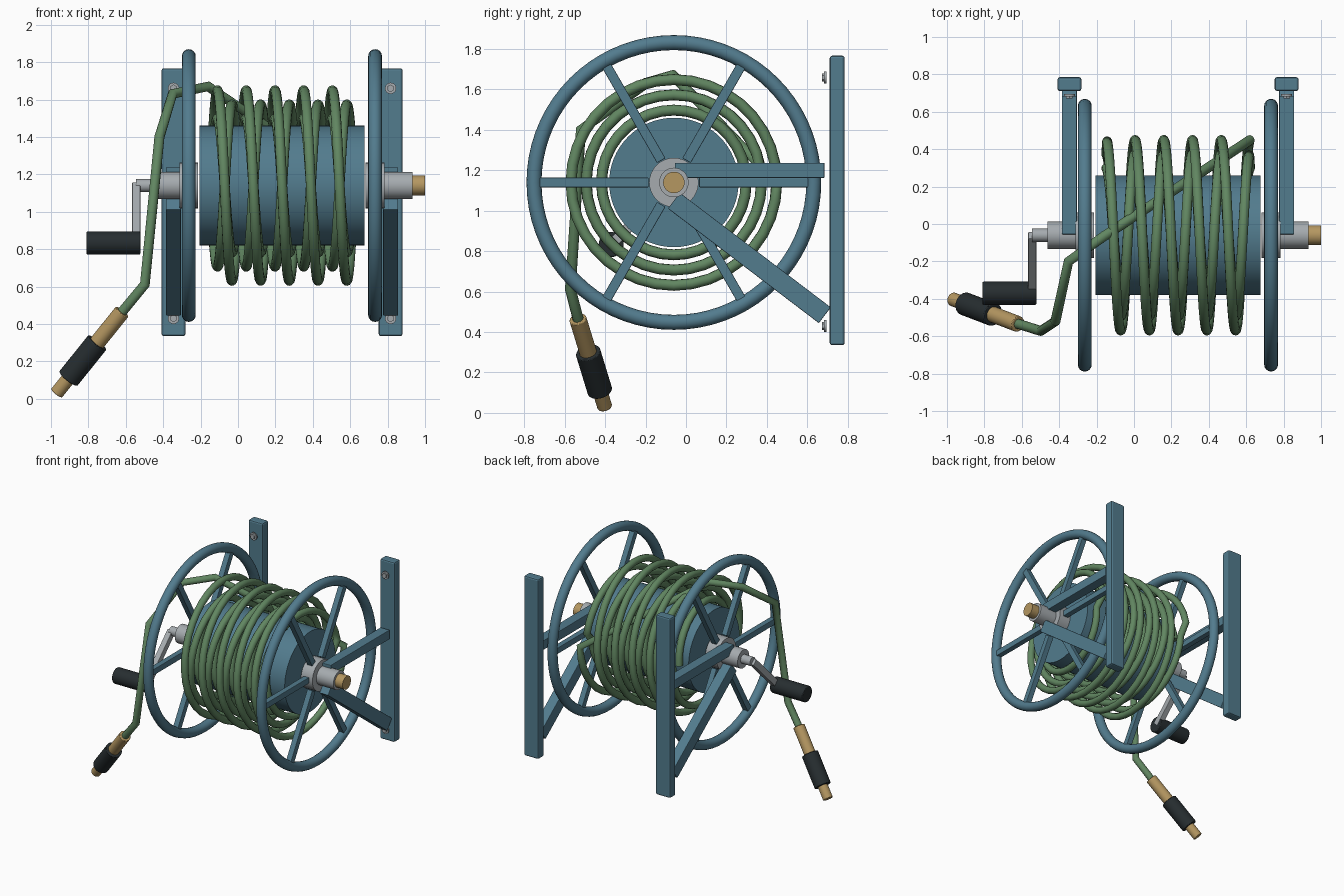
import bpy, math
from mathutils import Vector

if "Cube" in bpy.data.objects:
    bpy.data.objects.remove(bpy.data.objects["Cube"])

AY, AZ = -0.06, 1.14          # reel axis (runs along x)
WHEELS = ((-0.263, "left"), (0.733, "right"))
ARMS = ((-0.345, "left"), (0.816, "right"))


def material(name, rgb):
    m = bpy.data.materials.new(name)
    m.diffuse_color = (*rgb, 1)
    m.use_nodes = True
    m.node_tree.nodes["Principled BSDF"].inputs["Base Color"].default_value = m.diffuse_color
    return m


BLUE = material("painted_steel", (0.085, 0.20, 0.27))
GREEN = material("hose_rubber", (0.12, 0.24, 0.12))
BRASS = material("brass", (0.46, 0.31, 0.12))
BLACK = material("grip_rubber", (0.02, 0.027, 0.03))
STEEL = material("steel", (0.38, 0.41, 0.43))


def finish(name, mat, bevel=0, smooth=True):
    o = bpy.context.object
    o.name = name
    o.data.materials.append(mat)
    if smooth:
        bpy.ops.object.shade_smooth_by_angle()
    if bevel:
        b = o.modifiers.new("bevel", "BEVEL")
        b.width, b.segments = bevel, 2
    return o


def rod(name, a, b, r, mat, bevel=0, verts=32):
    """Cylinder between two points."""
    a, b = Vector(a), Vector(b)
    d = b - a
    bpy.ops.mesh.primitive_cylinder_add(
        vertices=verts, radius=r, depth=d.length, location=(a + b) / 2,
        rotation=d.to_track_quat('Z', 'Y').to_euler())
    return finish(name, mat, bevel)


def axle(name, x0, x1, r, mat, bevel=0, verts=32):
    return rod(name, (x0, AY, AZ), (x1, AY, AZ), r, mat, bevel, verts)


def bar(name, x, p, q, width, thick, mat, bevel=0.004):
    """Flat bar in a plane of constant x, between (y, z) points p and q."""
    dy, dz = q[0] - p[0], q[1] - p[1]
    bpy.ops.mesh.primitive_cube_add(
        size=1, location=(x, (p[0] + q[0]) / 2, (p[1] + q[1]) / 2),
        rotation=(math.atan2(dz, dy), 0, 0))
    bpy.context.object.scale = (thick, math.hypot(dy, dz), width)
    bpy.ops.object.transform_apply(location=False, rotation=False, scale=True)
    return finish(name, mat, bevel, smooth=False)


# Drum with its two spoked wheels
axle("drum", -0.205, 0.677, 0.32, BLUE, verts=64)
for x, side in WHEELS:
    bpy.ops.mesh.primitive_torus_add(
        major_radius=0.692, minor_radius=0.037, major_segments=72,
        minor_segments=16, location=(x, AY, AZ), rotation=(0, math.pi / 2, 0))
    finish(side + "_wheel_rim", BLUE)
    for i in range(6):
        c, s = math.cos(i * math.pi / 3), math.sin(i * math.pi / 3)
        bar(f"{side}_spoke_{i + 1}", x, (AY + 0.125 * c, AZ + 0.125 * s),
            (AY + 0.68 * c, AZ + 0.68 * s), 0.048, 0.045, BLUE)
    axle(side + "_hub", x - 0.05, x + 0.05, 0.122, STEEL)

# Bearings, inlet and crank
axle("left_bearing", -0.463, -0.29, 0.073, STEEL)
axle("right_bearing", 0.76, 0.933, 0.073, STEEL)
axle("water_inlet", 0.92, 1.0, 0.053, BRASS)
axle("crank_shaft", -0.545, -0.45, 0.035, STEEL)
bar("crank_arm", -0.544, (AY, AZ), (-0.37, 0.833), 0.05, 0.045, STEEL)
rod("crank_handle", (-0.81, -0.37, 0.833), (-0.522, -0.37, 0.833),
    0.062, BLACK, 0.006)

# Wall rails, support arms and bolts
for x, side in ARMS:
    bar(side + "_wall_rail", x, (0.748, 0.335), (0.748, 1.767),
        0.074, 0.128, BLUE, 0.012)
    bar(side + "_upper_arm", x, (-0.055, 1.2), (0.685, 1.2), 0.074, 0.08, BLUE)
    bar(side + "_brace", x, (-0.06, 1.05), (0.687, 0.483), 0.098, 0.08, BLUE)
    for z, end in ((1.66, "upper"), (0.43, "lower")):
        rod(f"{side}_{end}_washer", (x, 0.683, z), (x, 0.694, z), 0.03, STEEL)
        rod(f"{side}_{end}_bolt", (x, 0.672, z), (x, 0.685, z), 0.02, STEEL,
            verts=6)

# Hose: three layers wound back and forth, then over the top and down
TURNS, STEPS = 5, 36
path = []
for layer in range(3):
    r = 0.358 + 0.0755 * layer
    x0, x1 = (-0.148, 0.62) if layer % 2 == 0 else (0.62, -0.148)
    n = TURNS * STEPS
    for i in range(n + 1):
        if layer and i == 0:
            continue
        a = 2 * math.pi * i / STEPS
        path.append((x0 + (x1 - x0) * i / n,
                     AY + r * math.cos(a), AZ + r * math.sin(a)))
nozzle_a, nozzle_b = Vector((-0.62, -0.535, 0.465)), Vector((-0.97, -0.402, 0.03))
path += [(-0.16, -0.065, 1.67), (-0.35, -0.20, 1.63), (-0.42, -0.52, 1.40),
         (-0.498, -0.572, 0.612), tuple(nozzle_a.lerp(nozzle_b, 0.05))]
cu = bpy.data.curves.new("hose", "CURVE")
cu.dimensions = '3D'
cu.bevel_depth, cu.bevel_resolution, cu.use_fill_caps = 0.027, 4, True
sp = cu.splines.new("POLY")
sp.points.add(len(path) - 1)
for p, co in zip(sp.points, path):
    p.co = (*co, 1)
sp.use_smooth = True
cu.materials.append(GREEN)
bpy.context.collection.objects.link(bpy.data.objects.new("hose", cu))

# Hose end fitting
for name, t0, t1, r, mat in (("hose_coupling", 0, 0.42, 0.043, BRASS),
                             ("nozzle_grip", 0.38, 0.82, 0.062, BLACK),
                             ("nozzle_tip", 0.8, 1, 0.037, BRASS)):
    rod(name, nozzle_a.lerp(nozzle_b, t0), nozzle_a.lerp(nozzle_b, t1), r, mat,
        0.004)
